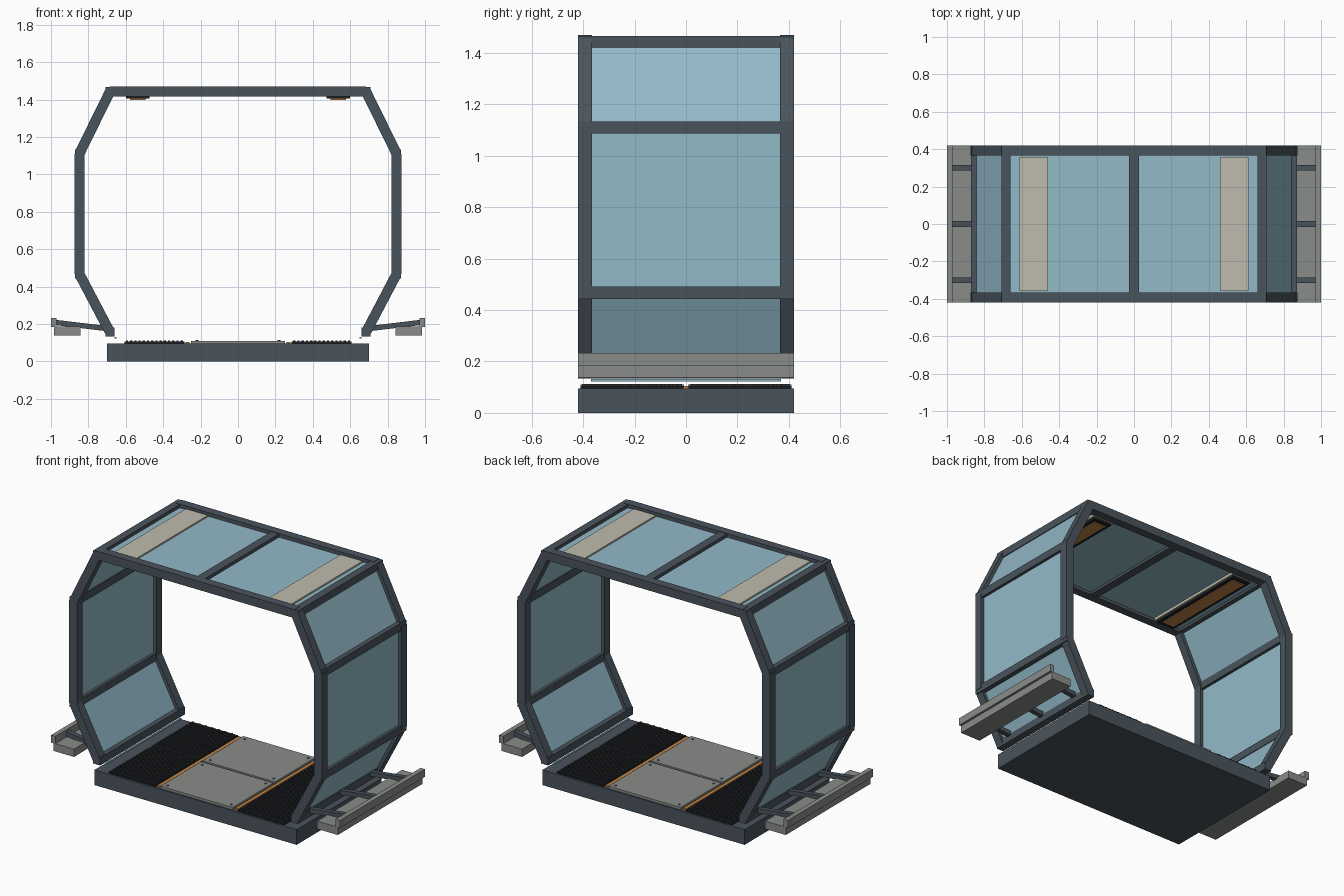
import bpy, bmesh, math
from mathutils import Matrix, Vector

if "Cube" in bpy.data.objects:
    bpy.data.objects.remove(bpy.data.objects["Cube"])


def mat(name, col):
    m = bpy.data.materials.new(name)
    m.diffuse_color = (*col, 1)
    m.use_nodes = True
    m.node_tree.nodes["Principled BSDF"].inputs["Base Color"].default_value = m.diffuse_color
    return m


STEEL = mat("slate steel", (0.068, 0.088, 0.107))
GLASS = mat("blue glass", (0.29, 0.49, 0.58))
GREY = mat("warm grey metal", (0.25, 0.265, 0.25))
BEIGE = mat("beige housing", (0.52, 0.50, 0.42))
BLACK = mat("black rubber", (0.012, 0.014, 0.017))
DARK = mat("dark stud rubber", (0.035, 0.039, 0.045))
AMBER = mat("amber", (0.52, 0.23, 0.06))


def finish(name, bm, material):
    me = bpy.data.meshes.new(name)
    bm.to_mesh(me)
    bm.free()
    me.materials.append(material)
    ob = bpy.data.objects.new(name, me)
    bpy.context.collection.objects.link(ob)
    return ob


def add_box(bm, c, s, rot=0.0):
    m = Matrix.Translation(c) @ Matrix.Rotation(rot, 4, 'Y') @ Matrix.Diagonal((*s, 1))
    bmesh.ops.create_cube(bm, size=1, matrix=m)


def box(name, x, y, z, material):
    """Box from (min, max) ranges."""
    bm = bmesh.new()
    r = (x, y, z)
    add_box(bm, [(a + b) / 2 for a, b in r], [abs(b - a) for a, b in r])
    return finish(name, bm, material)


def slab(name, p, q, y, width, thick, material):
    """Box running from p to q in the xz plane."""
    bm = bmesh.new()
    d = Vector((q[0] - p[0], q[1] - p[1]))
    c = ((p[0] + q[0]) / 2, y, (p[1] + q[1]) / 2)
    add_box(bm, c, (d.length, width, thick), -math.atan2(d.y, d.x))
    return finish(name, bm, material)


# Base platform
box("base", (-.70, .70), (-.42, .42), (0, .095), STEEL)

# Octagonal arch outline (centre line, right half)
P = [(.685, .157), (.848, .467), (.848, 1.11), (.685, 1.442)]

for s in (-1, 1):
    pts = [(s * x, z) for x, z in P]
    # Side walls: frame bars and glass between each pair of corners
    for i in range(3):
        for y in (-.393, .393):
            slab("side_frame_bar", pts[i], pts[i + 1], y, .054, .054, STEEL)
        slab("side_glass", pts[i], pts[i + 1], 0, .75, .012, GLASS)
    # Rails along the corners
    for x, z in pts:
        box("corner_rail", (x - .024, x + .024), (-.42, .42), (z - .024, z + .024), STEEL)
    # Thin light strip at the foot of the wall
    box("foot_strip", (s * .65, s * .66), (-.37, .37), (.122, .131), GLASS)

    # Ceiling glass and lamp
    box("roof_glass", (s * .02, s * .67), (-.375, .375), (1.434, 1.446), GLASS)
    box("lamp_housing", (s * .46, s * .612), (-.358, .358), (1.417, 1.456), BEIGE)
    box("lamp_rim", (s * .472, s * .60), (-.35, .35), (1.405, 1.417), BLACK)
    box("lamp_panel", (s * .495, s * .578), (-.325, .325), (1.398, 1.405), AMBER)

    # Outer side step with raised lip and three arms
    box("side_step", (s * .842, s * .985), (-.42, .42), (.138, .187), GREY)
    box("side_step_lip", (s * .97, s * 1.0), (-.42, .42), (.185, .233), GREY)
    for y in (-.3, 0, .3):
        slab("step_arm", (s * .715, .177), (s * .975, .208), y, .03, .028, STEEL)

    # Amber strips between grey plates and rubber pads
    box("amber_strip", (s * .258, s * .28), (-.40, .40), (.095, .104), AMBER)

    for t in (-1, 1):
        # Studded rubber floor pads
        box("floor_pad", (s * .287, s * .607), (t * .01, t * .41), (.095, .105), BLACK)
        bm = bmesh.new()
        for i in range(14):
            for j in range(12):
                off = .008 if i % 2 else -.008
                add_box(bm, (s * (.301 + i * .0225), t * (.21 + off + (j - 5.5) * .032), .108),
                        (.012, .02, .007))
        finish("floor_pad_studs", bm, DARK)

for y in (-.393, .393):
    box("roof_frame_bar", (-.685, .685), (y - .027, y + .027), (1.415, 1.469), STEEL)
box("roof_centre_bar", (-.027, .027), (-.40, .40), (1.417, 1.466), STEEL)

# Grey floor plates with corner screws
for t in (-1, 1):
    box("floor_plate", (-.25, .25), (t * .008, t * .41), (.095, .11), GREY)
    bm = bmesh.new()
    for x in (-.22, .22):
        for y in (.04, .38):
            bmesh.ops.create_cone(bm, cap_ends=True, segments=10, radius1=.008, radius2=.008,
                                  depth=.006, matrix=Matrix.Translation((x, t * y, .11)))
    finish("plate_screws", bm, STEEL)
